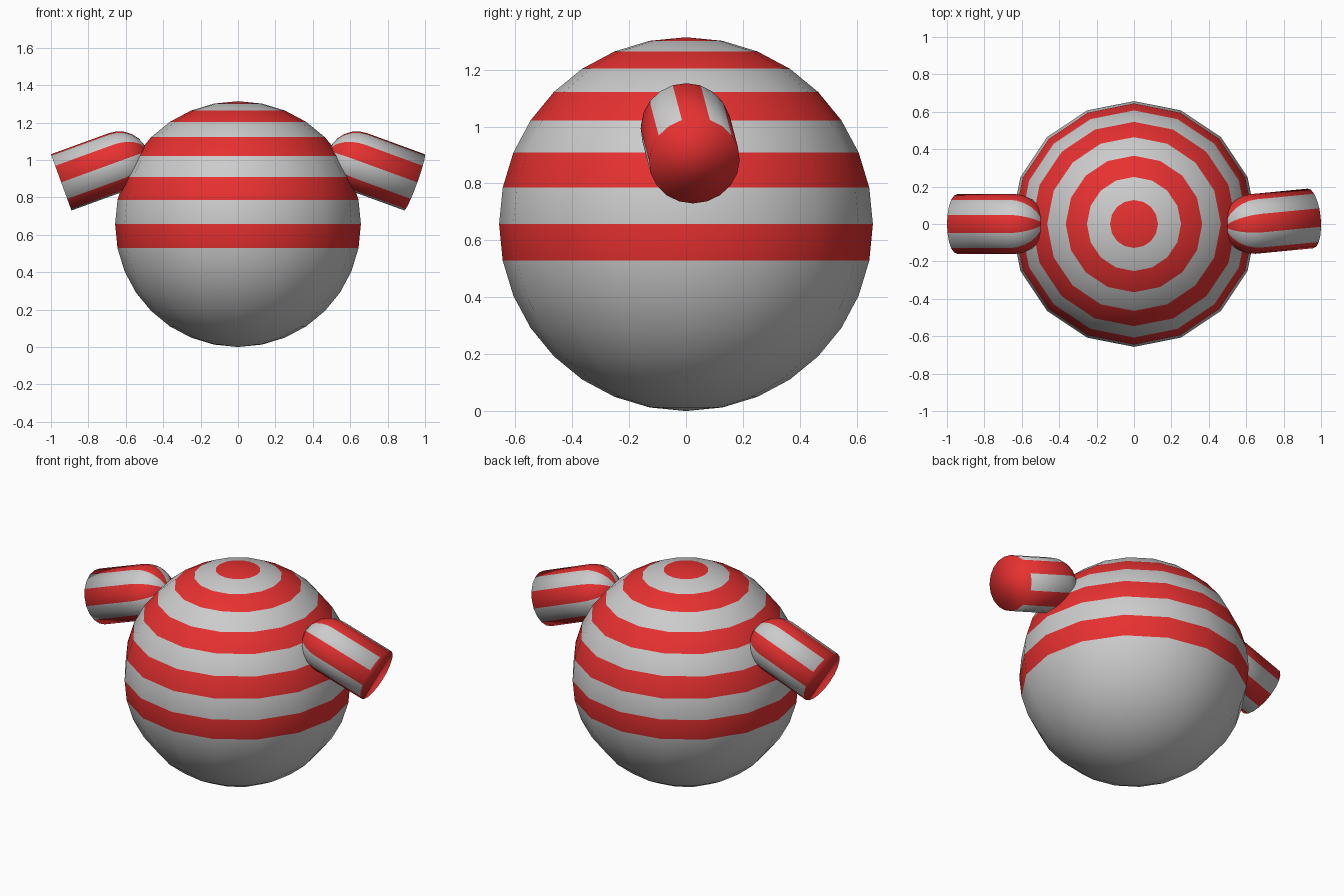
import bpy, bmesh
from math import radians, sin, cos, atan2, degrees, acos, pi
from mathutils import Matrix, Vector

if "Cube" in bpy.data.objects:
    bpy.data.objects.remove(bpy.data.objects["Cube"])

grey = bpy.data.materials.new("grey")
grey.diffuse_color = (0.8, 0.8, 0.8, 1)
grey.use_nodes = True
grey.node_tree.nodes["Principled BSDF"].inputs["Base Color"].default_value = grey.diffuse_color
red = bpy.data.materials.new("red")
red.diffuse_color = (0.8, 0.03, 0.03, 1)
red.use_nodes = True
red.node_tree.nodes["Principled BSDF"].inputs["Base Color"].default_value = red.diffuse_color

R = 0.657      # body radius
r = 0.16       # arm radius


def finish(bm, name, matrix):
    bmesh.ops.recalc_face_normals(bm, faces=bm.faces)
    for f in bm.faces:
        f.smooth = True
    mesh = bpy.data.meshes.new(name)
    bm.to_mesh(mesh)
    bm.free()
    mesh.materials.append(grey)
    mesh.materials.append(red)
    obj = bpy.data.objects.new(name, mesh)
    obj.matrix_world = matrix
    bpy.context.collection.objects.link(obj)
    return obj


# Round body: every second ring of the upper part is red
bm = bmesh.new()
bmesh.ops.create_uvsphere(bm, u_segments=16, v_segments=16, radius=R)
for f in bm.faces:
    c = f.calc_center_median().normalized()
    ring = int(acos(c.z) / (pi / 16))
    f.material_index = int(ring % 2 == 0 and ring <= 8)
finish(bm, "body", Matrix.Translation((0, 0, R)))


# Striped arm: hemisphere inside, straight tube, flat red end
def arm(name, side, yaw):
    bm = bmesh.new()
    bmesh.ops.create_uvsphere(bm, u_segments=20, v_segments=12, radius=r)
    low = [v for v in bm.verts if v.co.z < -0.001]
    bmesh.ops.delete(bm, geom=low, context='VERTS')
    rim = [e for e in bm.edges if e.is_boundary]
    ext = bmesh.ops.extrude_edge_only(bm, edges=rim)["geom"]
    bmesh.ops.translate(bm, vec=(0, 0, -0.33),
                        verts=[g for g in ext if isinstance(g, bmesh.types.BMVert)])
    for f in bm.faces:
        c = f.calc_center_median()
        sector = round(degrees(atan2(c.y, c.x)) / 36)
        f.material_index = int(sector % 2 == 0)
    end = [e for e in bm.edges if e.is_boundary]
    for f in bmesh.ops.contextual_create(bm, geom=end)["faces"]:
        f.material_index = 1
    tilt = radians(20)
    z = Vector((-side * cos(tilt), 0, sin(tilt)))
    y = Vector((0, side, 0))
    basis = Matrix((y.cross(z), y, z)).transposed().to_4x4()
    place = Matrix.Translation((side * 0.635, 0, 0.993))
    finish(bm, name, place @ Matrix.Rotation(radians(yaw), 4, 'Z') @ basis)


arm("right_arm", 1, 5.5)
arm("left_arm", -1, 0)
